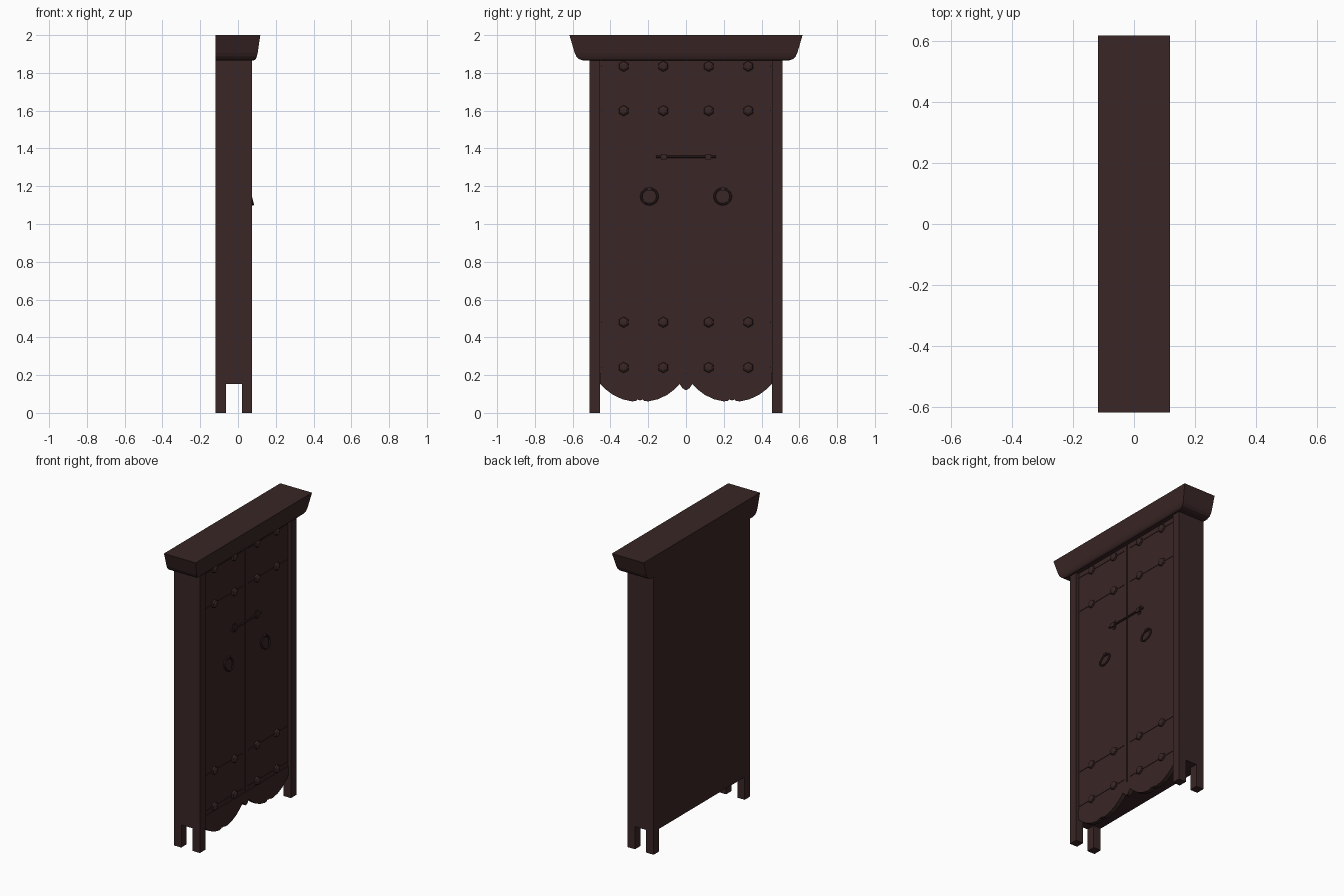
import bpy, bmesh, math
from mathutils import Matrix, Vector

if "Cube" in bpy.data.objects:
    bpy.data.objects.remove(bpy.data.objects["Cube"])

wood = bpy.data.materials.new("dark_brown_wood")
wood.diffuse_color = (0.042, 0.019, 0.019, 1)
wood.use_nodes = True
wood.node_tree.nodes["Principled BSDF"].inputs["Base Color"].default_value = wood.diffuse_color


def finish(name, bm):
    bmesh.ops.recalc_face_normals(bm, faces=bm.faces[:])
    me = bpy.data.meshes.new(name)
    bm.to_mesh(me)
    bm.free()
    me.materials.append(wood)
    ob = bpy.data.objects.new(name, me)
    bpy.context.collection.objects.link(ob)
    return ob


def box(name, lo, hi):
    bm = bmesh.new()
    bmesh.ops.create_cube(bm, size=1)
    for v in bm.verts:
        v.co = Vector([lo[i] + (v.co[i] + 0.5) * (hi[i] - lo[i]) for i in range(3)])
    return finish(name, bm)


def cyl(name, centre, r1, r2, depth, axis, seg):
    bm = bmesh.new()
    rot = Matrix.Rotation(math.pi / 2, 4, 'Y') if axis == 'X' else Matrix.Rotation(math.pi / 2, 4, 'X')
    if axis == 'X':
        rot = rot @ Matrix.Rotation(math.pi / 2, 4, 'Z')
    bmesh.ops.create_cone(bm, cap_ends=True, segments=seg, radius1=r1, radius2=r2, depth=depth,
                          matrix=Matrix.Translation(centre) @ rot)
    return finish(name, bm)


BACK, FRONT, DOOR = -0.118, 0.075, 0.055
W, IN, P = 0.512, 0.454, 0.055

# corner legs running full height
for s, side in ((-1, "left"), (1, "right")):
    y0, y1 = sorted((s * IN, s * W))
    box(side + "_front_leg", (FRONT - P, y0, 0), (FRONT, y1, 1.87))
    box(side + "_back_leg", (BACK, y0, 0), (BACK + P, y1, 1.87))
    # side panel between the legs
    box(side + "_side_panel", (BACK + P, y0, 0.152), (FRONT - P, y1, 1.87))

# cabinet carcass with flush back
box("carcass", (BACK, -IN, 0.152), (0.048, IN, 1.87))

# pair of doors, recessed between the posts
for s, side in ((-1, "left"), (1, "right")):
    y0, y1 = sorted((s * 0.003, s * (IN - 0.003)))
    box(side + "_door", (0.045, y0, 0.212), (DOOR, y1, 1.868))
    # slim strips at the stud rows
    for i, z in enumerate((0.24, 0.48, 1.60, 1.835)):
        a, b = sorted((s * 0.03, s * 0.45))
        box(f"{side}_door_strip_{i}", (DOOR - 0.002, a, z - 0.003), (DOOR + 0.003, b, z + 0.003))
        for j, y in enumerate((0.12, 0.33)):
            cyl(f"{side}_stud_{i}_{j}", (DOOR + 0.005, s * y, z), 0.029, 0.026, 0.012, 'X', 6)
            cyl(f"{side}_stud_cap_{i}_{j}", (DOOR + 0.0145, s * y, z), 0.026, 0.013, 0.007, 'X', 6)

# scalloped apron
half = [(0, .12), (.018, .13), (.033, .152), (.06, .125), (.10, .095), (.15, .072), (.20, .061),
        (.222, .063), (.228, .071), (.243, .066)]
right = half + [(.486 - y, z) for y, z in reversed(half[2:-1])]
outline = [(-y, z) for y, z in reversed(right[1:])] + right
outline = [(-IN, .21)] + outline + [(IN, .21)]
bm = bmesh.new()
face = bm.faces.new([bm.verts.new((0.03, y, z)) for y, z in outline])
ext = bmesh.ops.extrude_face_region(bm, geom=[face])
bmesh.ops.translate(bm, vec=(0.029, 0, 0), verts=[g for g in ext["geom"] if isinstance(g, bmesh.types.BMVert)])
finish("scalloped_apron", bm)

# flared cornice, flat at the back
levels = [(1.866, .545, .085), (1.874, .568, .094), (1.888, .581, .100), (1.905, .589, .104), (2.0, .617, .118)]
bm = bmesh.new()
rings = [[bm.verts.new(c) for c in ((BACK, -y, z), (x, -y, z), (x, y, z), (BACK, y, z))] for z, y, x in levels]
for a, b in zip(rings, rings[1:]):
    for k in range(4):
        n = (k + 1) % 4
        bm.faces.new((a[k], a[n], b[n], b[k]))
bm.faces.new(rings[0])
bm.faces.new(rings[-1])
finish("cornice", bm)

# ring pulls hanging from staples
for s, side in ((-1, "left"), (1, "right")):
    bpy.ops.mesh.primitive_torus_add(major_radius=0.043, minor_radius=0.006, major_segments=20, minor_segments=8,
                                     location=(0.068, s * 0.194, 1.146), rotation=(0, math.radians(76), 0))
    ob = bpy.context.object
    ob.name = side + "_ring_pull"
    ob.data.materials.append(wood)
    bpy.ops.object.shade_smooth_by_angle()
    box(side + "_ring_staple", (DOOR - 0.002, s * 0.194 - 0.01, 1.178), (0.070, s * 0.194 + 0.01, 1.192))

# sliding bolt with two brackets
cyl("sliding_bolt", (0.062, 0, 1.356), 0.007, 0.007, 0.315, 'Y', 8)
for s, side in ((-1, "left"), (1, "right")):
    box(side + "_bolt_bracket", (DOOR - 0.002, s * 0.118 - 0.015, 1.342), (0.072, s * 0.118 + 0.015, 1.370))
    box(side + "_bolt_plate", (DOOR - 0.002, s * 0.118 - 0.011, 1.330), (0.060, s * 0.118 + 0.011, 1.385))
